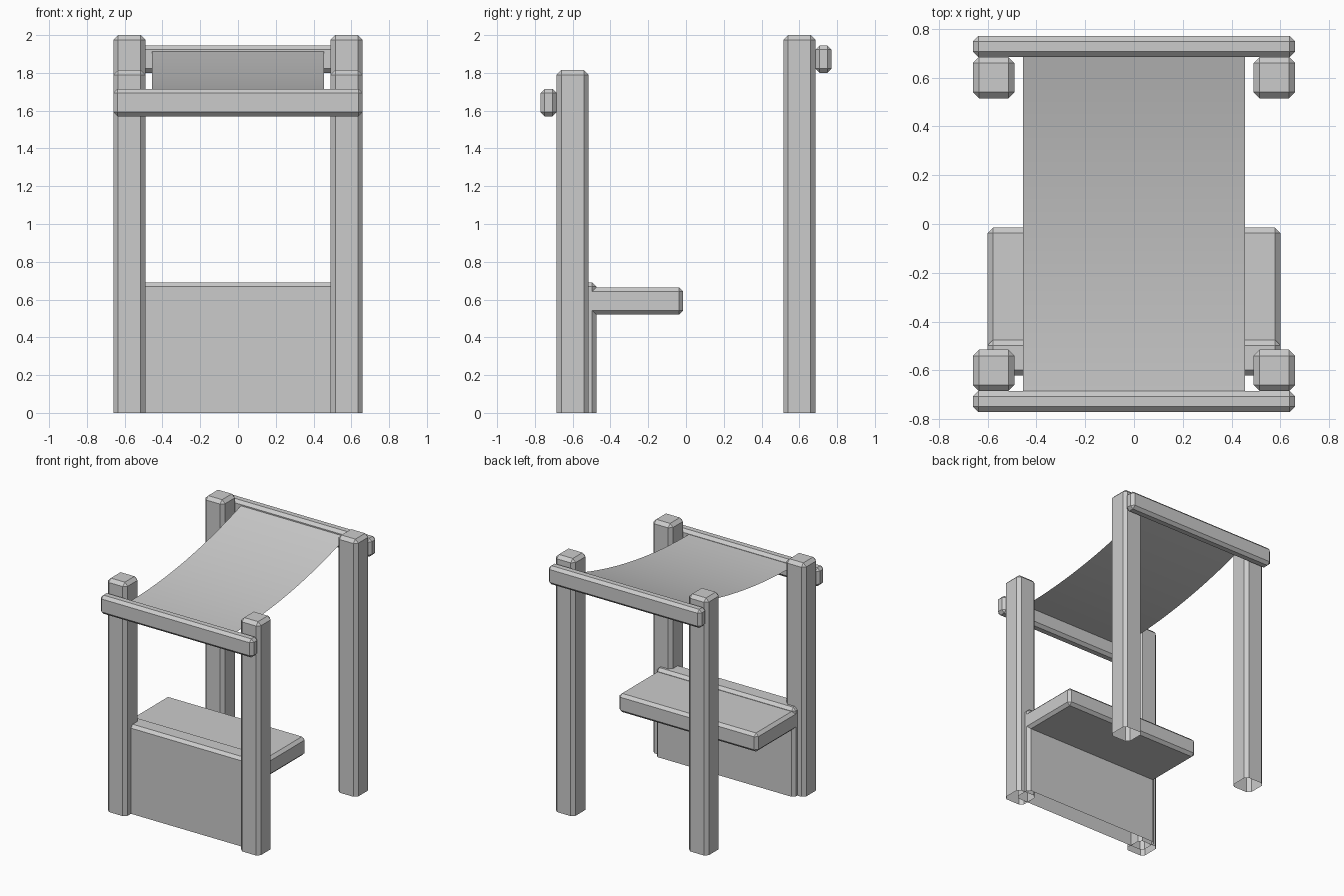
import bpy, bmesh

if "Cube" in bpy.data.objects:
    bpy.data.objects.remove(bpy.data.objects["Cube"], do_unlink=True)

grey = bpy.data.materials.new("plain_grey")
grey.use_nodes = True
colour = (0.6, 0.6, 0.6, 1)
grey.diffuse_color = colour
grey.node_tree.nodes["Principled BSDF"].inputs["Base Color"].default_value = colour


def add_object(name, bm):
    mesh = bpy.data.meshes.new(name)
    bm.to_mesh(mesh)
    bm.free()
    mesh.materials.append(grey)
    obj = bpy.data.objects.new(name, mesh)
    bpy.context.collection.objects.link(obj)
    return obj


def beam(name, low, high, chamfer=0.025, open_bottom=False):
    """Chamfered box between two corners, optionally open and square at its foot."""
    bm = bmesh.new()
    bmesh.ops.create_cube(bm, size=1)
    for v in bm.verts:
        v.co = [a + (b - a) * (c + 0.5) for a, b, c in zip(low, high, v.co)]
    edges = bm.edges[:]
    if open_bottom:
        foot = [f for f in bm.faces if f.normal.z < -0.5]
        edges = [e for e in edges if max(v.co.z for v in e.verts) > low[2] + 0.01]
    bmesh.ops.bevel(bm, geom=edges, offset=chamfer, segments=1, affect='EDGES')
    if open_bottom:
        bm.normal_update()
        foot = [f for f in bm.faces if f.normal.z < -0.9]
        bmesh.ops.delete(bm, geom=foot, context='FACES')
    return add_object(name, bm)


# Four corner posts, the back pair taller
for side, x in (("left", 0.49), ("right", -0.66)):
    beam(f"front_post_{side}", (x, -0.685, 0), (x + 0.17, -0.515, 1.815), open_bottom=True)
    beam(f"back_post_{side}", (x, 0.515, 0), (x + 0.17, 0.685, 2), open_bottom=True)

# Rails outside the posts
beam("front_rail", (-0.66, -0.77, 1.57), (0.66, -0.685, 1.715), 0.022)
beam("back_rail", (-0.66, 0.685, 1.8), (0.66, 0.77, 1.945), 0.022)

# Counter panel and shelf
beam("counter_panel", (-0.6, -0.62, 0), (0.6, -0.475, 0.69), 0.022, True)
beam("counter_shelf", (-0.6, -0.52, 0.52), (0.6, -0.015, 0.665), 0.022)

# Sagging cloth canopy, a single sheet
bm = bmesh.new()
bmesh.ops.create_grid(bm, x_segments=1, y_segments=16, size=1)
for v in bm.verts:
    t = (v.co.y + 1) / 2
    v.co = (v.co.x * 0.455, v.co.y * 0.69, 1.69 + 0.225 * t * t)
for f in bm.faces:
    f.smooth = True
add_object("canopy_cloth", bm)
